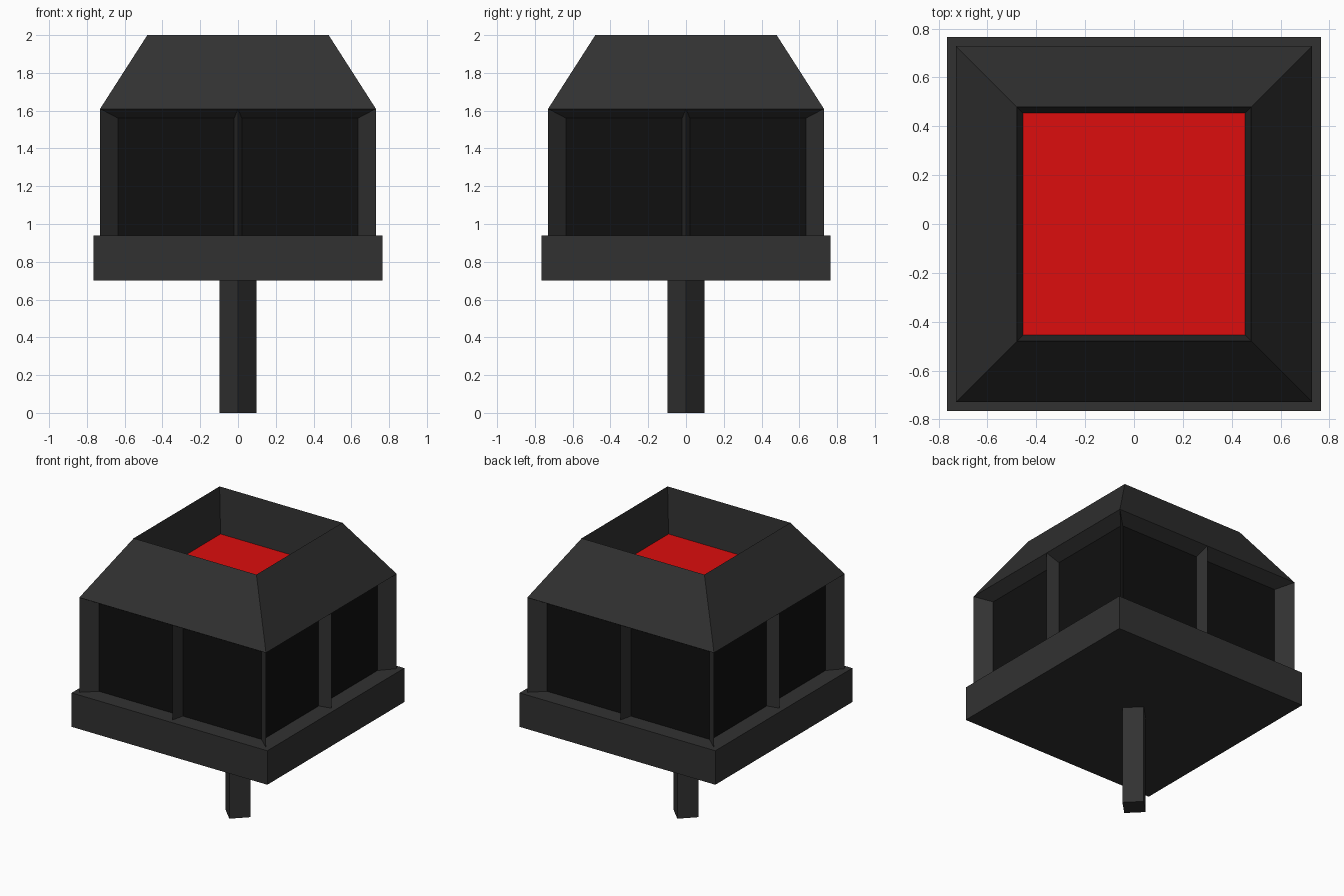
import bpy, bmesh
from math import pi, cos, sin

if "Cube" in bpy.data.objects:
    bpy.data.objects.remove(bpy.data.objects["Cube"])


def material(name, rgb):
    m = bpy.data.materials.new(name)
    m.diffuse_color = (*rgb, 1.0)
    m.use_nodes = True
    m.node_tree.nodes["Principled BSDF"].inputs["Base Color"].default_value = m.diffuse_color
    return m


METAL = material("charcoal metal", (0.031, 0.031, 0.031))
GLASS = material("black glass", (0.005, 0.005, 0.005))
RED = material("red panel", (0.72, 0.004, 0.004))


def loft(name, rings, mats, bottom=True, top=True, top_mat=0):
    """Join equal-length rings of points, given in order from the bottom."""
    bm = bmesh.new()
    loops = [[bm.verts.new(p) for p in ring] for ring in rings]
    n = len(loops[0])
    for a, b in zip(loops, loops[1:]):
        for i in range(n):
            j = (i + 1) % n
            bm.faces.new((a[i], a[j], b[j], b[i]))
    if bottom:
        bm.faces.new(loops[0][::-1])
    if top:
        bm.faces.new(loops[-1]).material_index = top_mat
    me = bpy.data.meshes.new(name)
    bm.to_mesh(me)
    bm.free()
    for m in mats:
        me.materials.append(m)
    ob = bpy.data.objects.new(name, me)
    bpy.context.collection.objects.link(ob)
    return ob


def square(h, z):
    return [(-h, -h, z), (h, -h, z), (h, h, z), (-h, h, z)]


def prism(name, profile, z0, z1, turn):
    """Upright prism from a plan profile, turned about the centre."""
    c, s = cos(turn), sin(turn)
    pts = [(x * c - y * s, x * s + y * c) for x, y in profile]
    return loft(name, [[(x, y, z) for x, y in pts] for z in (z0, z1)], [METAL])


SILL, EAVE = 0.94, 1.61     # window bottom and roof edge heights
OUT, PANE = 0.73, 0.645     # half widths of the frame and the glass

# Square pole turned corner-forward
r = 0.097
prism("pole", [(0, -r), (r, 0), (0, r), (-r, 0)], 0.0, 0.70, 0)

# Wide base tray
loft("base", [square(0.765, 0.70), square(0.765, SILL)], [METAL])

# Four glass walls
loft("window_glass", [square(PANE, SILL), square(PANE, 1.56)], [GLASS],
     bottom=False, top=False)

# Roof: sloped lintel, tapered sides and a sunken red floor
loft("roof", [square(PANE, 1.56), square(OUT, EAVE), square(0.48, 2.0),
              square(0.455, 1.68)], [METAL, RED], top_mat=1)

# Sharp-edged corner posts and centre mullions on each side
for k in range(4):
    turn = k * pi / 2
    prism("corner_post", [(OUT, -OUT), (PANE, -0.635), (0.635, -0.635),
                          (0.635, -PANE)], SILL, EAVE, turn)
    prism("mullion", [(0, -OUT), (0.02, -PANE), (-0.02, -PANE)],
          SILL, EAVE, turn)
